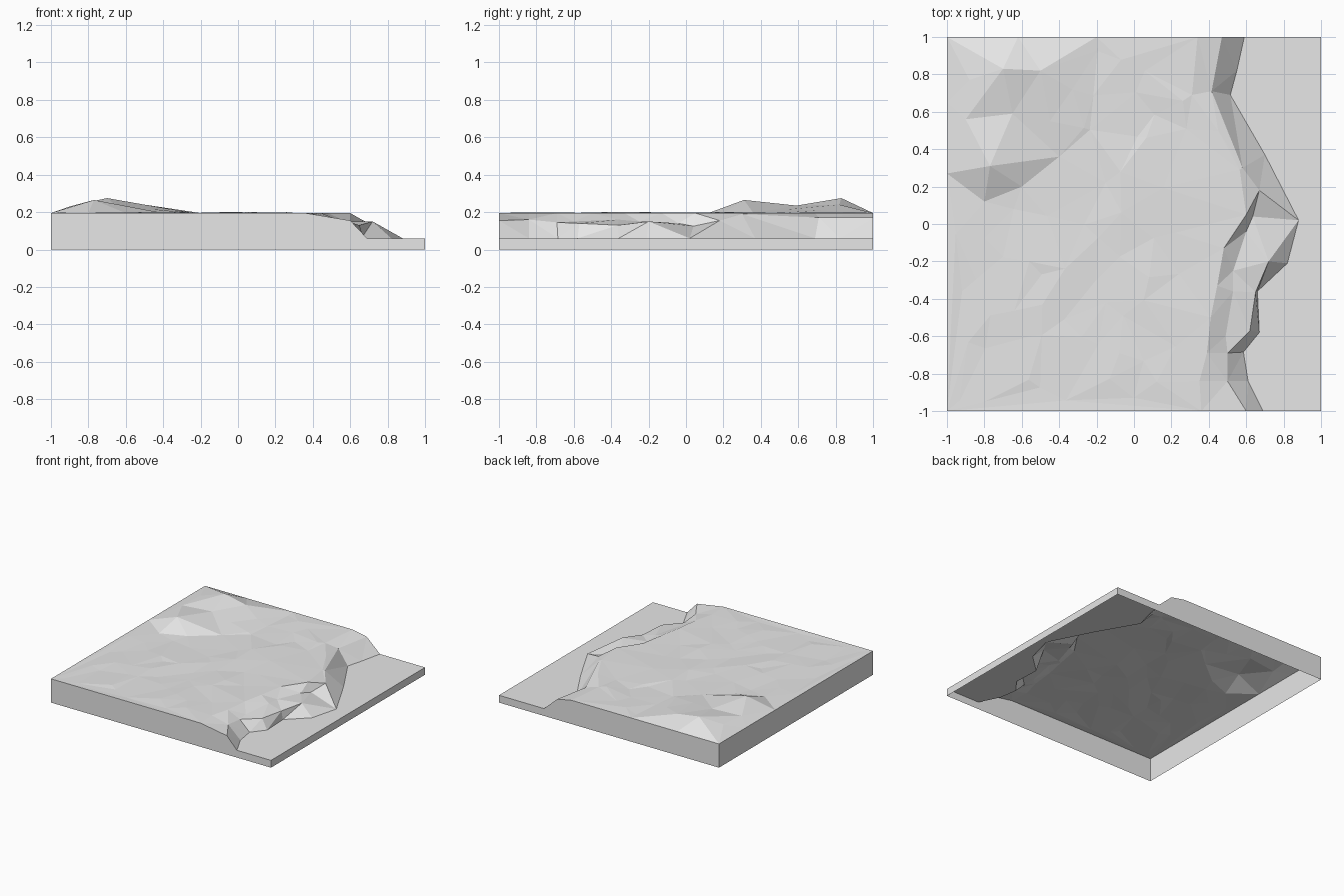
import bpy
import bmesh
import random
from mathutils import Vector
from mathutils.geometry import delaunay_2d_cdt

random.seed(4)
default_cube = bpy.data.objects.get("Cube")
if default_cube:
    bpy.data.objects.remove(default_cube, do_unlink=True)

PLATEAU, GROUND = 0.195, 0.06
points, creases = [], []


def add_line(coords, height=None):
    """Add a terrain crease; a shared height may replace the third coordinate."""
    start = len(points)
    for c in coords:
        points.append(Vector((c[0], c[1], c[2] if height is None else height)))
    creases.extend((i, i + 1) for i in range(start, len(points) - 1))


def add_spots(coords, height=None):
    """Add loose terrain points without creases."""
    for c in coords:
        points.append(Vector((c[0], c[1], c[2] if height is None else height)))


# Upper lip of the cliff
add_line([(.34, 1), (.31, .69), (.45, .5), (.565, .29), (.6, .05), (.48, -.13),
          (.445, -.33), (.41, -.5), (.39, -.69), (.35, -.84), (.36, -1)], PLATEAU)

# Broken ledge half way down the cliff
add_line([(.47, 1, .17), (.415, .71, .17), (.58, .3, .19), (.67, .18, .155),
          (.635, .04, .125), (.72, -.2, .15), (.65, -.365, .13), (.62, -.57, .14),
          (.5, -.69, .145), (.5, -.84, .16), (.6, -1, .155)])

# Hollow between the lip and the ledge
add_line([(.6, -.04, .14), (.53, -.25, .15), (.53, -.36, .16), (.49, -.6, .15)])

# Foot of the cliff
add_line([(.59, 1), (.55, .82), (.515, .69), (.7, .37), (.88, .02), (.82, -.21),
          (.66, -.36), (.67, -.58), (.585, -.685), (.61, -.84), (.69, -1)], GROUND)

# Low ground corners and plateau corners
add_spots([(1, 1), (1, -1)], GROUND)
add_spots([(-1, 1), (-1, -1)], PLATEAU)

# Hill: sharp ridge, second peak and surrounding slopes
add_line([(-1, .27, PLATEAU), (-.77, .31, .265), (-.65, .59, .235), (-.7, .83, .275)])
add_line([(-1, .27, PLATEAU), (-.65, .59, .235)][:1] + [(-.9, .56, .23), (-.7, .83, .275)])
add_spots([(-.5, .82, .24), (-.45, .55, .215), (-.33, .72, .21), (-.88, .77, .235)])
add_spots([(-.6, .2), (-.8, .12), (-.4, .36), (-.2, 1), (-.62, 1), (-1, .65)], PLATEAU)


def on_hill(x, y):
    return x < -.3 and y > .08


# Gently uneven plateau
STEPS = 9
for row in range(STEPS):
    for col in range(STEPS):
        x = -.9 + 1.15 * col / (STEPS - 1) + random.uniform(-.06, .06)
        y = -.88 + 1.76 * row / (STEPS - 1) + random.uniform(-.08, .08)
        if not on_hill(x, y) and x < .28:
            points.append(Vector((x, y, PLATEAU + random.uniform(-.006, .006))))

# Triangulate the terrain along its creases
flat = [p.to_2d() for p in points]
verts, _, faces, sources, _, _ = delaunay_2d_cdt(flat, creases, [], 0, 1e-5)

bm = bmesh.new()
for co, src in zip(verts, sources):
    height = points[src[0]].z if src else PLATEAU
    bm.verts.new((co.x, co.y, height))
bm.verts.ensure_lookup_table()
for face in faces:
    bm.faces.new([bm.verts[i] for i in face])
bm.normal_update()
for face in bm.faces:
    if face.normal.z < 0:
        face.normal_flip()

# Side walls dropped to the base, open underneath
rim = [e for e in bm.edges if e.is_boundary]
skirt = bmesh.ops.extrude_edge_only(bm, edges=rim)
for item in skirt["geom"]:
    if isinstance(item, bmesh.types.BMVert):
        item.co.z = 0
for item in skirt["geom"]:
    if isinstance(item, bmesh.types.BMFace):
        item.normal_update()
        if item.normal.dot(item.calc_center_median() * Vector((1, 1, 0))) < 0:
            item.normal_flip()

mesh = bpy.data.meshes.new("terrain_tile")
bm.to_mesh(mesh)
bm.free()

# Single stone colour
stone = bpy.data.materials.new("light_grey_stone")
stone.use_nodes = True
colour = (0.8, 0.8, 0.8, 1)
stone.diffuse_color = colour
stone.node_tree.nodes["Principled BSDF"].inputs["Base Color"].default_value = colour
mesh.materials.append(stone)

tile = bpy.data.objects.new("terrain_tile", mesh)
bpy.context.collection.objects.link(tile)
